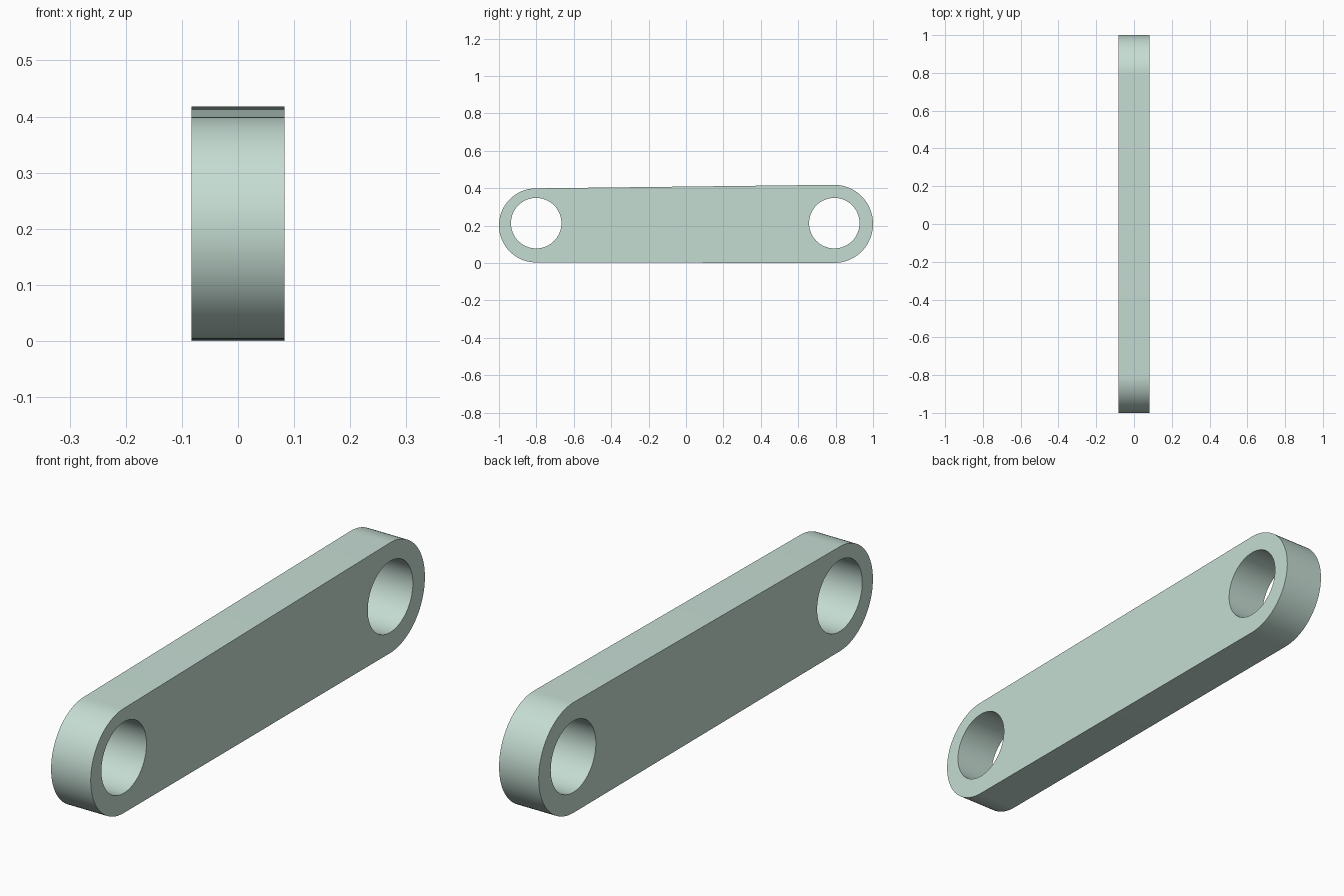
import bpy, bmesh
from math import sin, cos, pi, radians

if "Cube" in bpy.data.objects:
    bpy.data.objects.remove(bpy.data.objects["Cube"])

HALF_WIDTH = 0.083


def arc(cy, cz, r, start, end, steps):
    """Points on an arc, in (y, z)."""
    return [(cy + r * cos(start + (end - start) * i / steps),
             cz + r * sin(start + (end - start) * i / steps)) for i in range(steps + 1)]


def add_loop(curve, pts):
    s = curve.splines.new('POLY')
    s.points.add(len(pts) - 1)
    for p, (y, z) in zip(s.points, pts):
        p.co = (y, z, 0, 1)
    s.use_cyclic_u = True


curve = bpy.data.curves.new("link_bar", 'CURVE')
curve.dimensions = '2D'
curve.fill_mode = 'BOTH'
curve.extrude = HALF_WIDTH

# outline: slightly larger round end at the back
add_loop(curve, arc(0.791, 0.209, 0.209, -pi / 2, pi / 2, 48)
         + arc(-0.802, 0.201, 0.198, pi / 2, 3 * pi / 2, 48))
# pin holes
for y in (-0.801, 0.793):
    add_loop(curve, arc(y, 0.213, 0.135, 0, 2 * pi, 64)[:-1])

bar = bpy.data.objects.new("link_bar", curve)
bpy.context.collection.objects.link(bar)
bar.rotation_euler = (radians(90), 0, radians(90))
bpy.context.view_layer.objects.active = bar
bar.select_set(True)
bpy.ops.object.convert(target='MESH')
bpy.ops.object.transform_apply(location=False, rotation=True, scale=False)

# weld caps to the sides
bm = bmesh.new()
bm.from_mesh(bar.data)
bmesh.ops.remove_doubles(bm, verts=bm.verts, dist=0.0005)
bmesh.ops.recalc_face_normals(bm, faces=bm.faces)
bm.to_mesh(bar.data)
bm.free()
bpy.ops.object.shade_smooth_by_angle(angle=radians(30))

# pale green paint
mat = bpy.data.materials.new("pale_green")
mat.diffuse_color = (0.56, 0.72, 0.65, 1)
mat.use_nodes = True
mat.node_tree.nodes["Principled BSDF"].inputs["Base Color"].default_value = mat.diffuse_color
bar.data.materials.clear()
bar.data.materials.append(mat)
